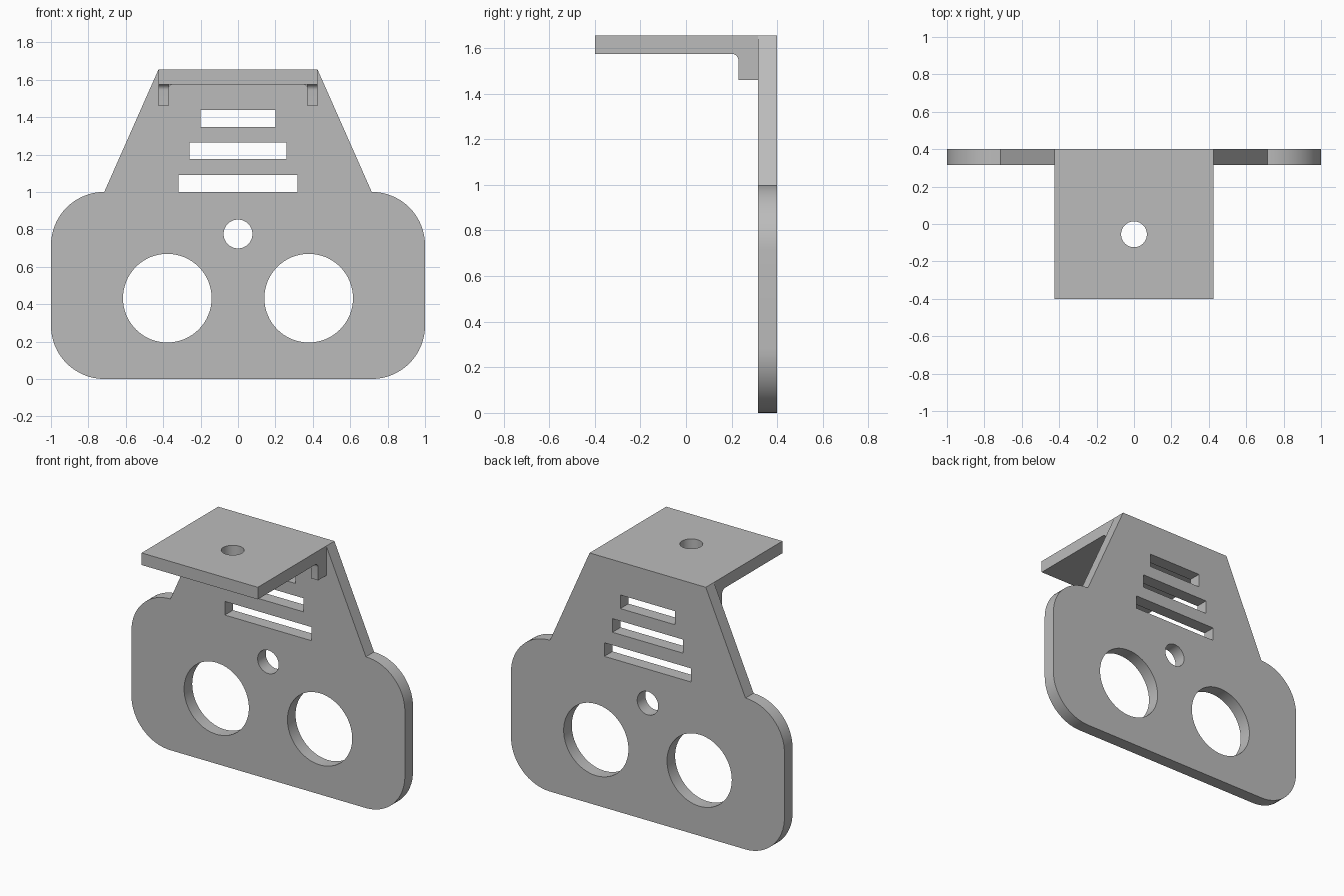
import bpy, bmesh
from math import sin, cos, radians, pi

cube = bpy.data.objects.get("Cube")
if cube:
    bpy.data.objects.remove(cube, do_unlink=True)

grey = bpy.data.materials.new("light grey")
grey.use_nodes = True
colour = (0.5, 0.5, 0.5, 1)
grey.diffuse_color = colour
grey.node_tree.nodes["Principled BSDF"].inputs["Base Color"].default_value = colour

XY, XZ, YZ = (0, 0, 0), (pi / 2, 0, 0), (pi / 2, 0, pi / 2)


def arc(cx, cy, r, start, end, n=16):
    angles = [radians(start + (end - start) * i / n) for i in range(n + 1)]
    return [(cx + r * cos(a), cy + r * sin(a)) for a in angles]


def circle(cx, cy, r):
    return arc(cx, cy, r, 0, 360, 64)[:-1]


def box(x0, x1, y0, y1):
    return [(x0, y0), (x1, y0), (x1, y1), (x0, y1)]


def sheet(name, loops, thickness, rotation, location):
    """Extrude a filled outline (first loop) with holes (other loops)."""
    curve = bpy.data.curves.new(name, "CURVE")
    curve.dimensions = "2D"
    curve.fill_mode = "BOTH"
    curve.extrude = thickness / 2
    for loop in loops:
        spline = curve.splines.new("POLY")
        spline.points.add(len(loop) - 1)
        for point, (x, y) in zip(spline.points, loop):
            point.co = (x, y, 0, 1)
        spline.use_cyclic_u = True
    obj = bpy.data.objects.new(name, curve)
    bpy.context.collection.objects.link(obj)
    obj.rotation_euler, obj.location = rotation, location
    bpy.ops.object.select_all(action="DESELECT")
    obj.select_set(True)
    bpy.context.view_layer.objects.active = obj
    bpy.ops.object.convert(target="MESH")
    obj = bpy.context.object
    bm = bmesh.new()
    bm.from_mesh(obj.data)
    bmesh.ops.remove_doubles(bm, verts=bm.verts, dist=0.0001)
    bmesh.ops.recalc_face_normals(bm, faces=bm.faces)
    bm.to_mesh(obj.data)
    bm.free()
    obj.data.materials.clear()
    obj.data.materials.append(grey)
    bpy.ops.object.shade_smooth_by_angle(angle=radians(30))
    return obj


# Upright plate: rounded lower body with a tapered neck, sensor holes and slots
TOP, NECK, R = 1.655, 0.425, 0.285
right_half = (arc(1 - R, R, R, -90, 0) + arc(1 - R, 1 - R, R, 0, 90)
              + [(NECK, TOP)])
outline = right_half + [(-x, z) for x, z in reversed(right_half)]
holes = [circle(-0.378, 0.432, 0.237), circle(0.378, 0.432, 0.237),
         circle(0, 0.775, 0.077)]
slots = [box(-w, w, z, z + 0.09)
         for w, z in ((0.317, 1.0), (0.258, 1.175), (0.2, 1.347))]
sheet("upright_plate", [outline] + holes + slots, 0.085, XZ, (0, 0.3575, 0))

# Mounting shelf with a screw hole
UNDER = 1.575
sheet("mounting_shelf",
      [box(-NECK, NECK, -0.4, 0.315), circle(0, -0.055, 0.069)],
      TOP - UNDER, XY, (0, 0, (TOP + UNDER) / 2))

# Corner ribs under the shelf, with rounded front and inner fillets
rib = [(0.315, 1.46), (0.315, UNDER)] + arc(0.2, 1.545, 0.03, 90, 0, 8) + [(0.23, 1.46)]
for side, s in (("left", 1), ("right", -1)):
    sheet(side + "_rib", [rib], 0.053, YZ, (s * 0.3985, 0, 0))
    fillet = [(s * 0.372, UNDER)] + [(s * x, z) for x, z in arc(0.347, 1.55, 0.025, 90, 0, 8)]
    sheet(side + "_rib_fillet", [fillet], 0.085, XZ, (0, 0.2725, 0))
